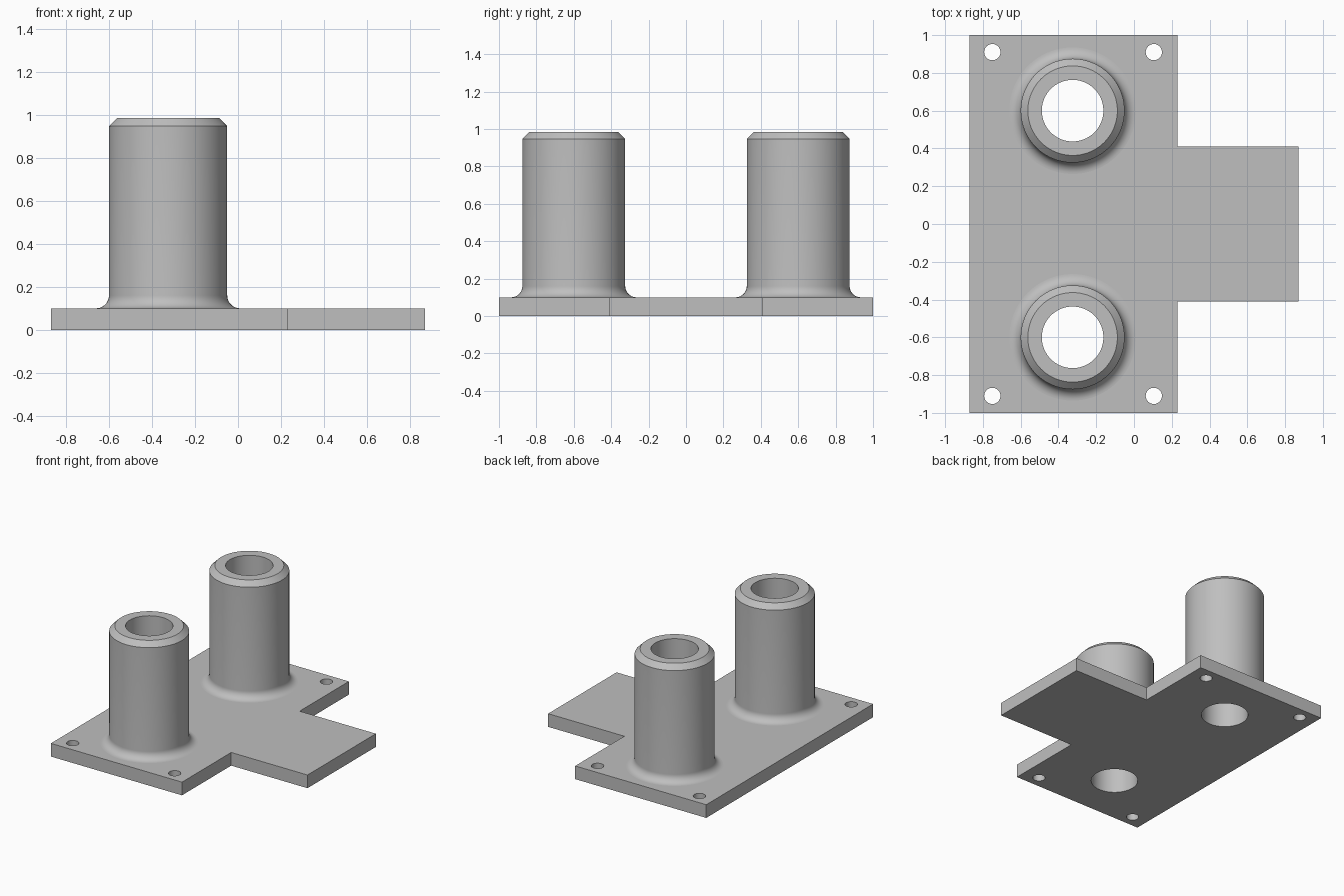
import bpy, bmesh
from math import sin, cos, pi, radians
from mathutils import Vector

if "Cube" in bpy.data.objects:
    bpy.data.objects.remove(bpy.data.objects["Cube"], do_unlink=True)

# Dimensions
THICK, TOP = 0.10, 0.985
POST_X, POST_Y = -0.325, 0.6
OUTER, BORE, CHAMFER, FILLET = 0.275, 0.163, 0.038, 0.06
SEGMENTS = 96

grey = bpy.data.materials.new("plain grey")
grey.use_nodes = True
COLOUR = (0.52, 0.52, 0.52, 1)
grey.diffuse_color = COLOUR
grey.node_tree.nodes["Principled BSDF"].inputs["Base Color"].default_value = COLOUR


def finish(bm, name):
    mesh = bpy.data.meshes.new(name)
    bm.to_mesh(mesh)
    bm.free()
    mesh.materials.append(grey)
    obj = bpy.data.objects.new(name, mesh)
    bpy.context.collection.objects.link(obj)
    bpy.ops.object.select_all(action="DESELECT")
    obj.select_set(True)
    bpy.context.view_layer.objects.active = obj
    bpy.ops.object.shade_smooth_by_angle(angle=radians(30))
    return obj


def circle(x, y, r, n):
    return [(x + r * cos(2 * pi * i / n), y + r * sin(2 * pi * i / n)) for i in range(n)]


def add_loop(bm, points, z):
    verts = [bm.verts.new((x, y, z)) for x, y in points]
    edges = [bm.edges.new((v, verts[i - 1])) for i, v in enumerate(verts)]
    return verts, edges


def cap(bm, edges, direction):
    up = Vector((0, 0, direction))
    result = bmesh.ops.triangle_fill(bm, edges=edges, use_beauty=True, normal=up)
    for face in [f for f in result["geom"] if isinstance(f, bmesh.types.BMFace)]:
        face.normal_update()
        if face.normal.dot(up) < 0:
            face.normal_flip()


# Base plate: T-shaped outline (counter-clockwise) with four screw holes
half = [(0.87, 0.41), (0.23, 0.41), (0.23, 1), (-0.87, 1)]
outline = half + [(x, -y) for x, y in reversed(half)]
screw_holes = [circle(x, y, 0.043, 32) for x in (-0.75, 0.105) for y in (-0.91, 0.91)]

bm = bmesh.new()
top_edges, bottom_edges = [], []
for points in [outline] + [hole[::-1] for hole in screw_holes]:
    low, low_edges = add_loop(bm, points, 0)
    high, high_edges = add_loop(bm, points, THICK)
    bottom_edges += low_edges
    top_edges += high_edges
    for i in range(len(points)):
        bm.faces.new((low[i - 1], low[i], high[i], high[i - 1]))
# Openings under the posts: fillet foot above, bore below
for y in (-POST_Y, POST_Y):
    top_edges += add_loop(bm, circle(POST_X, y, OUTER + FILLET, SEGMENTS), THICK)[1]
    bottom_edges += add_loop(bm, circle(POST_X, y, BORE, SEGMENTS), 0)[1]
cap(bm, top_edges, 1)
cap(bm, bottom_edges, -1)
finish(bm, "base_plate")

# Hollow posts: fillet, wall, chamfer, rim and bore turned about the axis
profile = [(OUTER + FILLET * (1 - sin(a)), THICK + FILLET * (1 - cos(a)))
           for a in [pi / 2 * i / 10 for i in range(11)]]
profile += [(OUTER, TOP - CHAMFER), (OUTER - CHAMFER, TOP), (BORE, TOP), (BORE, 0)]


def post(name, y):
    bm = bmesh.new()
    rings = [[bm.verts.new((px, py, z)) for px, py in circle(POST_X, y, r, SEGMENTS)]
             for r, z in profile]
    for a, b in zip(rings, rings[1:]):
        for i in range(SEGMENTS):
            bm.faces.new((a[i - 1], a[i], b[i], b[i - 1]))
    finish(bm, name)


post("front_post", -POST_Y)
post("back_post", POST_Y)
